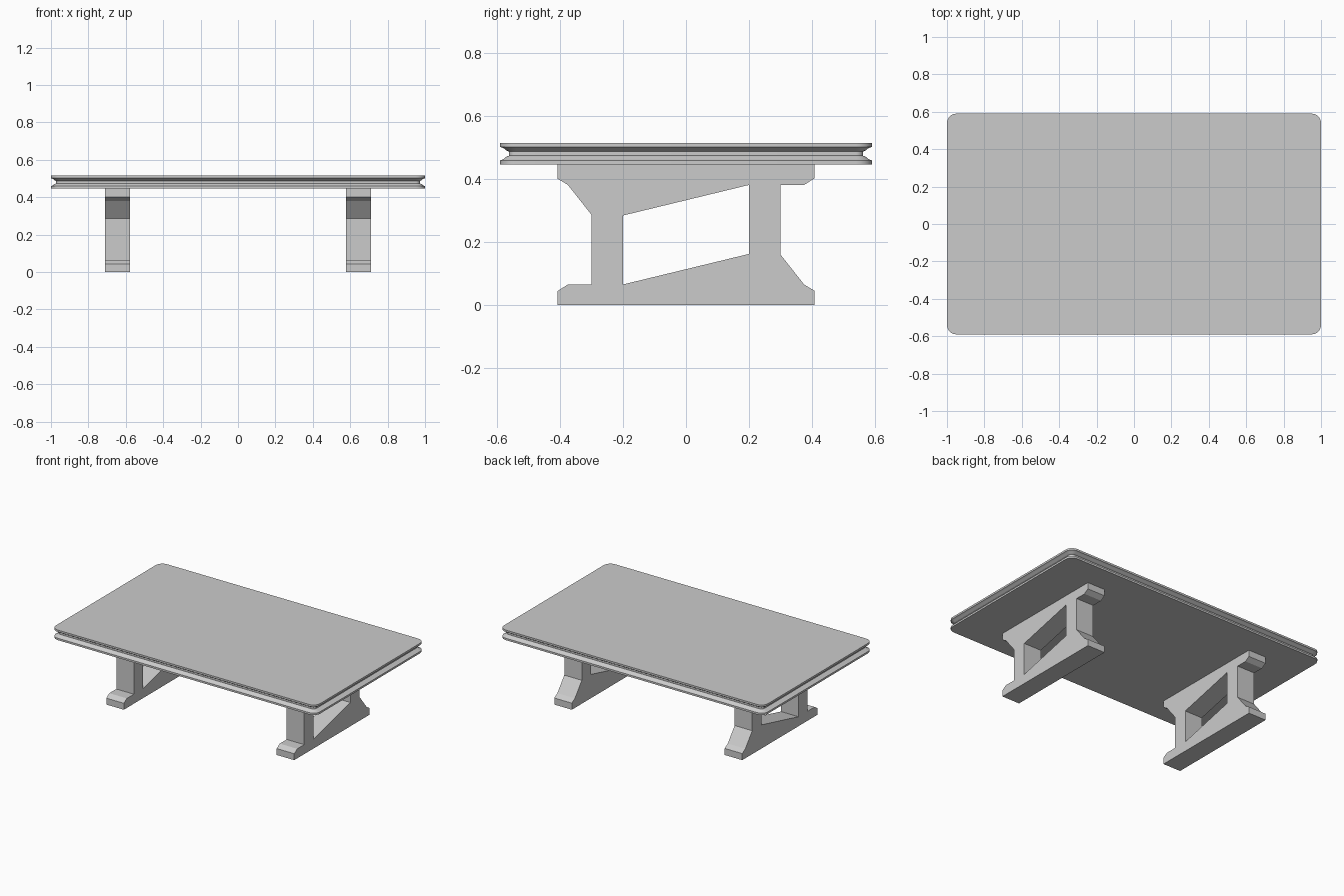
import bpy, bmesh
from math import sin, cos, pi

if "Cube" in bpy.data.objects:
    bpy.data.objects.remove(bpy.data.objects["Cube"])

HX, HY, R = 1.0, 0.59, 0.05
Z0, Z1 = 0.446, 0.515


def rounded_rect(inset, z, seg=6):
    r, pts = R - inset, []
    for i, (sx, sy) in enumerate([(1, 1), (-1, 1), (-1, -1), (1, -1)]):
        for k in range(seg + 1):
            a = (i + k / seg) * pi / 2
            pts.append((sx * (HX - R) + r * cos(a), sy * (HY - R) + r * sin(a), z))
    return pts


# Tabletop: grooved edge profile (inset, height) swept round a rounded rectangle
half = [(0, Z0), (0, 0.459), (0.012, 0.464), (0.018, 0.470), (0.028, 0.474)]
profile = half + [(d, Z0 + Z1 - z) for d, z in reversed(half)]
bm = bmesh.new()
rings = [[bm.verts.new(p) for p in rounded_rect(d, z)] for d, z in profile]
for a, b in zip(rings, rings[1:]):
    for i in range(len(a)):
        j = (i + 1) % len(a)
        bm.faces.new((a[i], a[j], b[j], b[i]))
bm.faces.new(rings[0][::-1])
bm.faces.new(rings[-1])
bmesh.ops.recalc_face_normals(bm, faces=bm.faces)
mesh = bpy.data.meshes.new("tabletop")
bm.to_mesh(mesh)
bm.free()
top = bpy.data.objects.new("tabletop", mesh)
bpy.context.collection.objects.link(top)
bpy.context.view_layer.objects.active = top
top.select_set(True)
bpy.ops.object.shade_smooth_by_angle(angle=0.45)


# Trestle legs: profile unchanged by a half turn, with a slanted opening
def half_turn(pts):
    return pts + [(-y, Z0 - z) for y, z in pts]


outer = half_turn([(-0.408, 0), (0.408, 0), (0.408, 0.045), (0.375, 0.065),
                   (0.30, 0.16), (0.30, 0.381), (0.375, 0.381), (0.408, 0.402)])
hole = half_turn([(-0.20, 0.065), (0.20, 0.162)])


def leg(name, x):
    cu = bpy.data.curves.new(name, 'CURVE')
    cu.dimensions = '2D'
    cu.fill_mode = 'BOTH'
    cu.extrude = 0.0665
    for pts in (outer, hole):
        sp = cu.splines.new('POLY')
        sp.points.add(len(pts) - 1)
        for p, (y, z) in zip(sp.points, pts):
            p.co = (y, z, 0, 1)
        sp.use_cyclic_u = True
    ob = bpy.data.objects.new(name, cu)
    ob.location.x = x
    ob.rotation_euler = (pi / 2, 0, pi / 2)
    bpy.context.collection.objects.link(ob)
    bpy.ops.object.select_all(action='DESELECT')
    ob.select_set(True)
    bpy.context.view_layer.objects.active = ob
    bpy.ops.object.convert(target='MESH')
    bpy.ops.object.shade_flat()


leg("left_leg", -0.645)
leg("right_leg", 0.645)
